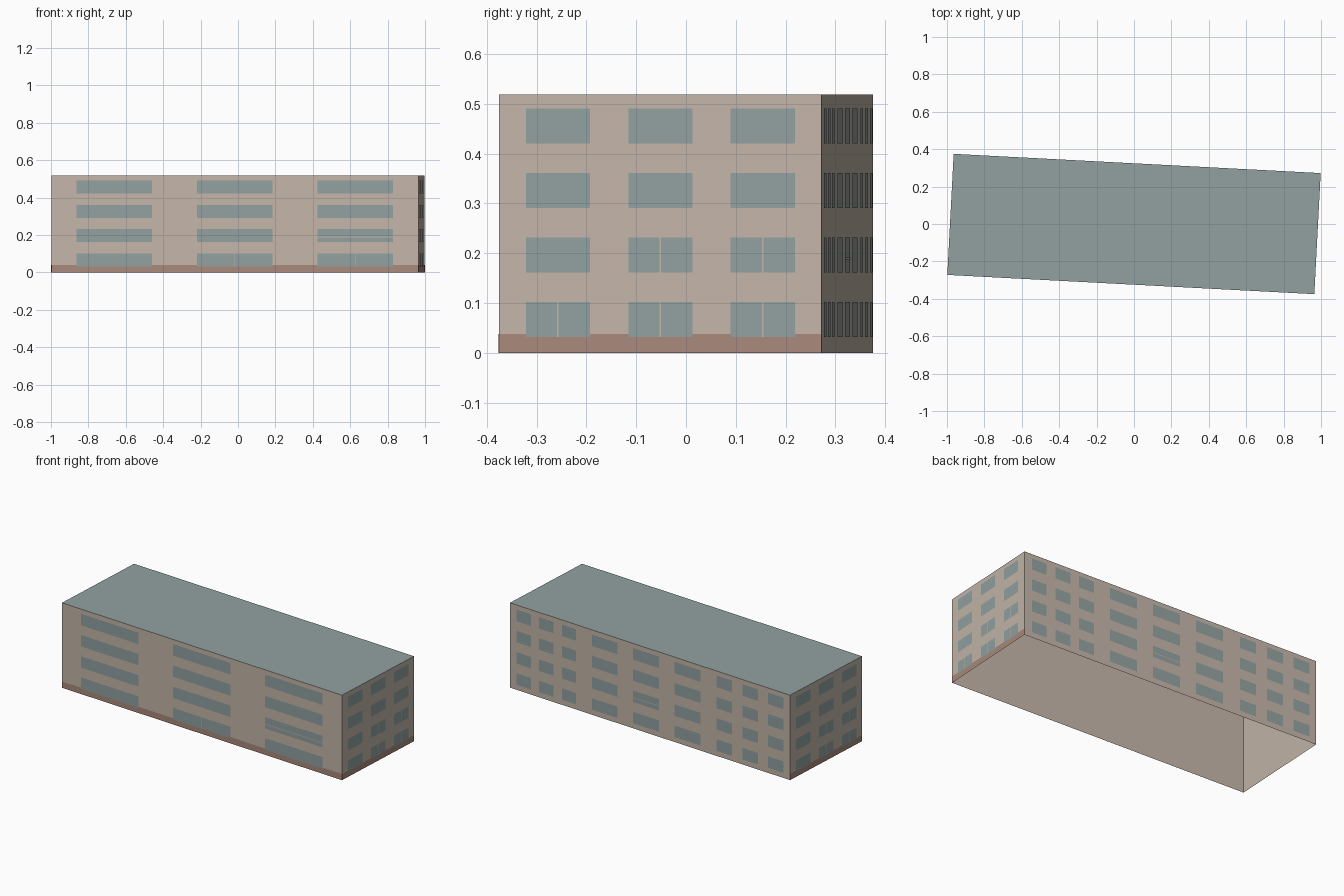
import bpy, bmesh, math
from mathutils import Matrix, Vector

cube = bpy.data.objects.get("Cube")
if cube:
    bpy.data.objects.remove(cube, do_unlink=True)

LENGTH, WIDTH, HEIGHT = 1.965, 0.648, 0.518
TURN = Matrix.Rotation(math.radians(-3), 4, 'Z')
FLOOR, SILL, PANE = 0.1295, 0.032, 0.07


def material(name, rgb):
    color = [(c / 255) ** 2.2 for c in rgb] + [1]
    m = bpy.data.materials.new(name)
    m.use_nodes = True
    m.diffuse_color = color
    bsdf = m.node_tree.nodes["Principled BSDF"]
    bsdf.inputs["Base Color"].default_value = color
    bsdf.inputs["Roughness"].default_value = 0.9
    return m


plaster = material("beige plaster", (194, 180, 168))
slate = material("grey blue", (145, 160, 159))
brick = material("brick red", (167, 136, 122))


def finish(bm, name, *mats):
    mesh = bpy.data.meshes.new(name)
    bm.transform(TURN)
    bm.to_mesh(mesh)
    bm.free()
    for m in mats:
        mesh.materials.append(m)
    ob = bpy.data.objects.new(name, mesh)
    bpy.context.collection.objects.link(ob)
    return ob


# Building shell: open underneath, roof in its own colour
bm = bmesh.new()
bmesh.ops.create_cube(bm, size=1)
bmesh.ops.scale(bm, vec=(LENGTH, WIDTH, HEIGHT), verts=bm.verts)
bmesh.ops.translate(bm, vec=(0, 0, HEIGHT / 2), verts=bm.verts)
bm.normal_update()
bmesh.ops.delete(bm, geom=[f for f in bm.faces if f.normal.z < -0.5], context='FACES')
for f in bm.faces:
    f.material_index = int(f.normal.z > 0.5)
finish(bm, "building_shell", plaster, slate)


def plates(name, angle, length, depth, rects, lift, mat):
    """Flat plates on one wall; u runs from the wall's left end as seen outside."""
    spin = Matrix.Rotation(math.radians(angle), 4, 'Z')
    bm = bmesh.new()
    for u0, u1, z0, z1 in rects:
        corners = ((u0, z0), (u1, z0), (u1, z1), (u0, z1))
        bm.faces.new([bm.verts.new(spin @ Vector((u - length / 2, -depth / 2 - lift, z)))
                      for u, z in corners])
    finish(bm, name, mat)


# Each wall: angle, length, depth, window columns (centre, width),
# split windows (column, floor), windows with a cross bar, brick base
front_cols = [(LENGTH / 2 + k * 0.645, 0.404) for k in (-1, 0, 1)]
end_cols = [(WIDTH / 2 + k * 0.206, 0.129) for k in (-1, 0, 1)]
back_cols = ([(0.257 + k * 0.159, 0.10) for k in (-1, 0, 1)]
             + [(0.957 + k * 0.29, 0.182) for k in (-1, 0, 1)]
             + [(1.687 + k * 0.18, 0.108) for k in (-1, 0, 1)])
end_splits = [(0, 0), (1, 0), (2, 0), (1, 1), (2, 1)]
walls = {
    "front": (0, LENGTH, WIDTH, front_cols, [(1, 0), (2, 0)], [(2, 1)], True),
    "left": (90, WIDTH, LENGTH, end_cols, end_splits, [], True),
    "back": (180, LENGTH, WIDTH, back_cols, [(7, 0)], [(4, 1)], False),
    "right": (270, WIDTH, LENGTH, end_cols, end_splits, [], True),
}

for side, (angle, length, depth, cols, splits, bars, has_base) in walls.items():
    # Brick base strip
    if has_base:
        plates(side + "_base", angle, length, depth, [(0, length, 0, 0.038)], 0.001, brick)
    # Windows on four floors
    panes = [(c - w / 2, c + w / 2, SILL + n * FLOOR, SILL + n * FLOOR + PANE)
             for n in range(4) for c, w in cols]
    plates(side + "_windows", angle, length, depth, panes, 0.002, slate)
    # Thin dividers over some windows
    strips = []
    for col, n in splits:
        c, z = cols[col][0], SILL + n * FLOOR
        strips.append((c - 0.0015, c + 0.0015, z, z + PANE))
    for col, n in bars:
        (c, w), z = cols[col], SILL + n * FLOOR + 0.026
        strips.append((c - w / 2, c + w / 2, z, z + 0.004))
    plates(side + "_window_dividers", angle, length, depth, strips, 0.003, plaster)
